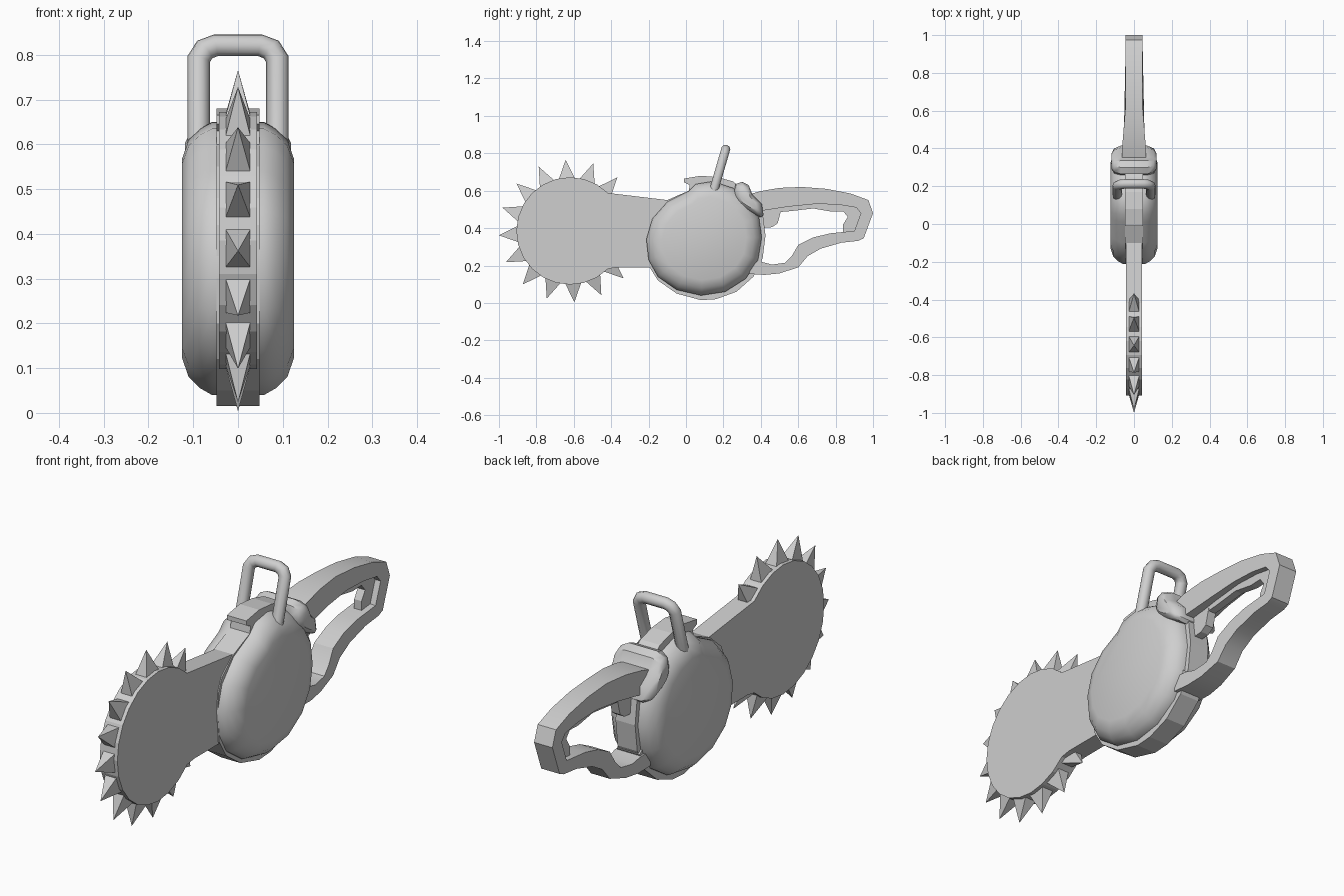
import bpy, bmesh, math
from mathutils import Vector

if "Cube" in bpy.data.objects:
    bpy.data.objects.remove(bpy.data.objects["Cube"])

metal = bpy.data.materials.new("plain_grey")
metal.diffuse_color = (0.62, 0.62, 0.62, 1)
metal.use_nodes = True
metal.node_tree.nodes["Principled BSDF"].inputs["Base Color"].default_value = metal.diffuse_color


def finish(name, bm, smooth=None):
    bmesh.ops.recalc_face_normals(bm, faces=bm.faces[:])
    me = bpy.data.meshes.new(name)
    bm.to_mesh(me)
    bm.free()
    me.materials.append(metal)
    ob = bpy.data.objects.new(name, me)
    bpy.context.collection.objects.link(ob)
    if smooth:
        bpy.ops.object.select_all(action='DESELECT')
        ob.select_set(True)
        bpy.context.view_layer.objects.active = ob
        bpy.ops.object.shade_smooth_by_angle(angle=math.radians(smooth))
    return ob


def loft(name, rings, smooth=None):
    """Skin a list of matching closed rings and cap both ends."""
    bm = bmesh.new()
    rows = [[bm.verts.new(p) for p in ring] for ring in rings]
    n = len(rows[0])
    for a, b in zip(rows, rows[1:]):
        for i in range(n):
            j = (i + 1) % n
            bm.faces.new((a[i], a[j], b[j], b[i]))
    bm.faces.new(rows[0])
    bm.faces.new(rows[-1][::-1])
    return finish(name, bm, smooth)


def slab(name, profile, width, smooth=None):
    """Side profile (y, z) given thickness in x; width may depend on y."""
    w = width if callable(width) else (lambda y: width)
    return loft(name, [[(s * w(y), y, z) for y, z in profile] for s in (-1, 1)], smooth)


def domed(name, profile, centre, steps):
    """Loft of the profile scaled about a centre at each (x, scale) step."""
    cy, cz = centre
    return loft(name, [[(x, cy + (y - cy) * s, cz + (z - cz) * s) for y, z in profile]
                       for x, s in steps], 40)


# Blade: round saw head joined to a tapering bar
CY, CZ, R = -0.62, 0.385, 0.287
blade = []
for i in range(19):
    a = math.radians(45 + 15 * i)
    blade.append((CY + R * math.cos(a), CZ + R * math.sin(a)))
blade += [(-0.37, 0.19), (-0.1, 0.19), (-0.1, 0.55)]
slab("blade", blade, 0.043)

# Teeth: four-sided spikes around the saw head
for i in range(13):
    a = math.radians(48.5 + 22.5 * i)
    out = Vector((0, math.cos(a), math.sin(a)))
    side = Vector((0, -math.sin(a), math.cos(a)))
    c = Vector((0, CY, CZ))
    bm = bmesh.new()
    base = [bm.verts.new(c + out * 0.272 + side * (0.046 * t) + Vector((0.03 * s, 0, 0)))
            for s, t in ((-1, -1), (1, -1), (1, 1), (-1, 1))]
    tip = bm.verts.new(c + out * 0.382)
    bm.faces.new(base)
    for k in range(4):
        bm.faces.new((base[k], base[(k + 1) % 4], tip))
    finish("tooth_%02d" % i, bm)

# Central body band with a raised lip at the top front
band = [(-0.21, 0.33), (-0.20, 0.20), (-0.15, 0.12), (-0.05, 0.05), (0.08, 0.015),
        (0.16, 0.02), (0.27, 0.06), (0.36, 0.14), (0.41, 0.24), (0.425, 0.36),
        (0.41, 0.48), (0.34, 0.58), (0.25, 0.65), (0.17, 0.672), (0.08, 0.68),
        (-0.01, 0.665), (-0.01, 0.645), (0.02, 0.63), (0.015, 0.60),
        (-0.10, 0.55), (-0.18, 0.48), (-0.205, 0.42)]
slab("body_band", band, 0.048)

# Rounded housing covers on both sides
cover = [(-0.212, 0.34), (-0.20, 0.23), (-0.15, 0.14), (-0.05, 0.07), (0.08, 0.04),
         (0.21, 0.06), (0.32, 0.13), (0.385, 0.23), (0.405, 0.35), (0.39, 0.46),
         (0.33, 0.56), (0.25, 0.615), (0.14, 0.65), (0.05, 0.635), (0.01, 0.595),
         (-0.10, 0.54), (-0.18, 0.45)]
for side, s in (("left", -1), ("right", 1)):
    domed("housing_" + side, cover, (0.10, 0.345),
          [(s * 0.03, 1.0), (s * 0.058, 1.0), (s * 0.085, 0.95),
           (s * 0.11, 0.87), (s * 0.125, 0.73)])

# Rear handle: open loop whose ends sink into the body
handle = [(0.30, 0.57), (0.40, 0.598), (0.50, 0.615), (0.62, 0.62), (0.75, 0.61),
          (0.88, 0.585), (0.975, 0.55), (1.0, 0.48), (0.95, 0.345), (0.92, 0.332),
          (0.83, 0.322), (0.72, 0.29), (0.65, 0.25), (0.60, 0.19), (0.50, 0.158),
          (0.42, 0.15), (0.34, 0.155), (0.34, 0.22), (0.41, 0.218), (0.46, 0.205),
          (0.53, 0.215), (0.565, 0.25), (0.60, 0.31), (0.68, 0.35), (0.77, 0.372),
          (0.90, 0.385), (0.935, 0.48), (0.91, 0.51), (0.82, 0.525), (0.70, 0.53),
          (0.55, 0.515), (0.42, 0.495), (0.30, 0.47)]
slab("rear_handle", handle,
     lambda y: 0.045 + 0.02 * max(0.0, min(1.0, (0.62 - y) / 0.24)), 25)

# Slim lever lining the inside of the rear handle
lever = [(0.42, 0.51), (0.55, 0.53), (0.70, 0.54), (0.84, 0.53), (0.94, 0.50),
         (0.91, 0.38), (0.84, 0.37), (0.84, 0.42), (0.865, 0.46), (0.84, 0.49),
         (0.78, 0.488), (0.68, 0.505), (0.55, 0.49), (0.42, 0.48)]
slab("handle_lever", lever, 0.018)

# Trigger behind the body
slab("trigger", [(0.40, 0.40), (0.46, 0.405), (0.49, 0.425), (0.51, 0.50), (0.40, 0.50)], 0.02)

# Collar wrapped over the root of the rear handle
collar = [(0.255, 0.58), (0.265, 0.635), (0.30, 0.648), (0.335, 0.63), (0.355, 0.58),
          (0.405, 0.53), (0.415, 0.47), (0.40, 0.458), (0.34, 0.485), (0.28, 0.525)]
domed("handle_collar", collar, (0.33, 0.55),
      [(-0.118, 0.55), (-0.105, 0.82), (-0.07, 1), (0.07, 1), (0.105, 0.82), (0.118, 0.55)])

# Bracket holding the lower end of the rear handle
slab("lower_bracket", [(0.33, 0.17), (0.37, 0.158), (0.405, 0.225), (0.38, 0.245)], 0.056)

# Carrying handle: tube swept along a leaning U-shaped path
half = [(0.088, 0.59), (0.088, 0.79), (0.074, 0.812), (0.05, 0.821)]
path = half + [(-x, z) for x, z in reversed(half)]
pts = [Vector((x, 0.145 + (z - 0.59) * 0.29, z)) for x, z in path]
lean = Vector((0, 0.29, 1)).normalized()
across = Vector((1, 0, 0)).cross(lean)
rings = []
for i, p in enumerate(pts):
    d0 = (pts[i] - pts[i - 1]).normalized() if i else (pts[1] - pts[0]).normalized()
    d1 = (pts[i + 1] - pts[i]).normalized() if i < len(pts) - 1 else d0
    normal = (d0 + d1).normalized().cross(across)
    stretch = 1 / max(0.5, math.sqrt((1 + d0.dot(d1)) / 2))
    rings.append([p + 0.025 * (normal * math.cos(t) * stretch + across * math.sin(t))
                  for t in (math.tau * k / 10 for k in range(10))])
loft("carrying_handle", rings, 45)
